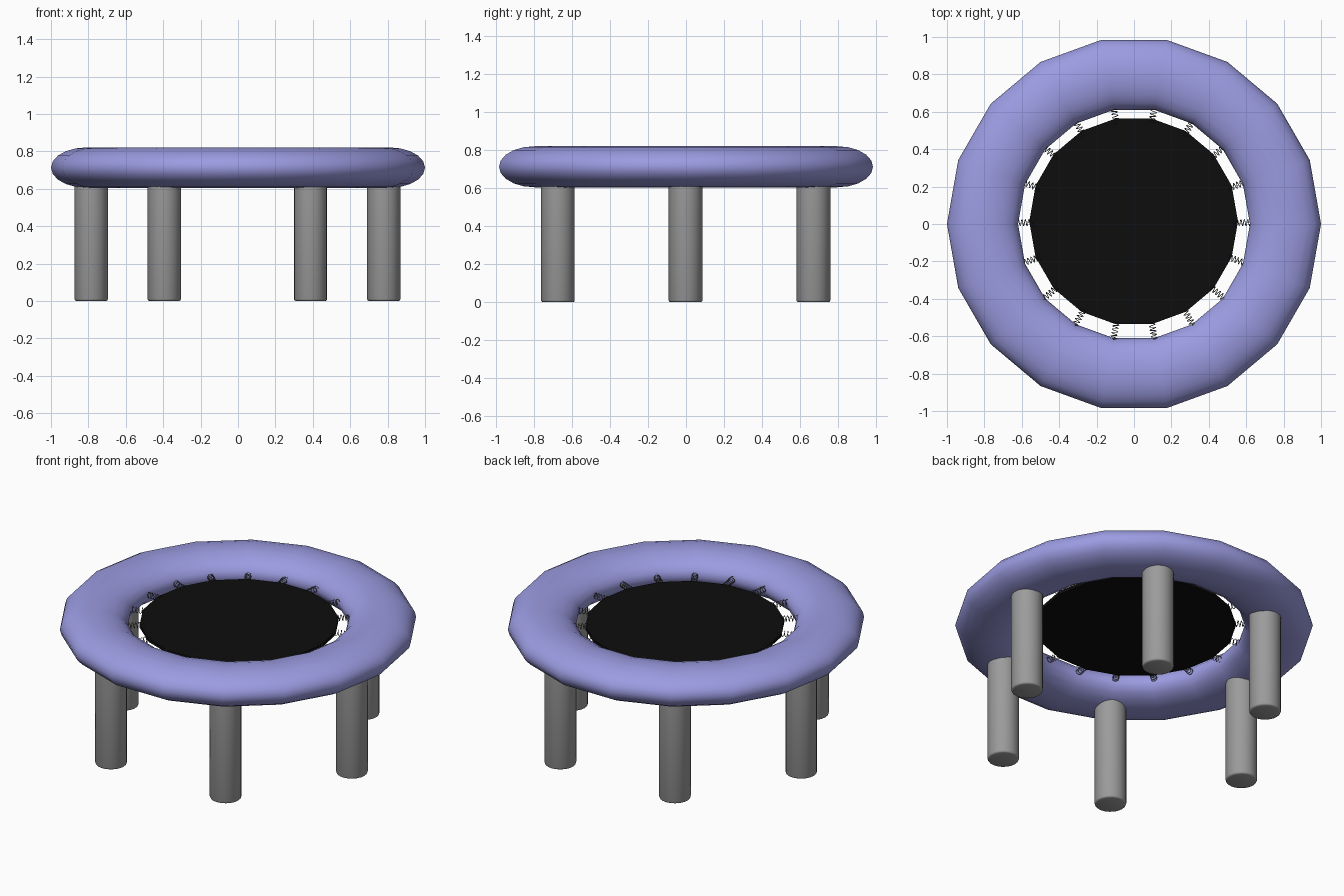
import bpy, bmesh, math
from mathutils import Matrix, Vector

if "Cube" in bpy.data.objects:
    bpy.data.objects.remove(bpy.data.objects["Cube"])

SIDES = 18
RIM_Z = 0.713


def material(name, rgb):
    m = bpy.data.materials.new(name)
    m.diffuse_color = (*rgb, 1)
    m.use_nodes = True
    m.node_tree.nodes["Principled BSDF"].inputs["Base Color"].default_value = m.diffuse_color
    return m


lavender = material("lavender padding", (0.33, 0.33, 0.76))
grey = material("grey metal", (0.33, 0.33, 0.33))
black = material("black fabric", (0.004, 0.004, 0.004))
dark = material("dark spring steel", (0.12, 0.12, 0.12))


def finish(bm, name, mat, angle=None):
    bmesh.ops.recalc_face_normals(bm, faces=bm.faces)
    me = bpy.data.meshes.new(name)
    bm.to_mesh(me)
    bm.free()
    me.materials.append(mat)
    ob = bpy.data.objects.new(name, me)
    bpy.context.collection.objects.link(ob)
    if angle:
        bpy.ops.object.select_all(action='DESELECT')
        ob.select_set(True)
        bpy.context.view_layer.objects.active = ob
        bpy.ops.object.shade_smooth_by_angle(angle=math.radians(angle))
    return ob


def tube(bm, rings, closed):
    """Skin a list of vertex rings with quads."""
    n = len(rings[0])
    for i in range(len(rings) if closed else len(rings) - 1):
        a, b = rings[i], rings[(i + 1) % len(rings)]
        for j in range(n):
            k = (j + 1) % n
            bm.faces.new((a[j], b[j], b[k], a[k]))


# Padded rim: 18-sided ring with a flattened oval section
bm = bmesh.new()
rings = []
for i in range(SIDES):
    a = math.tau * i / SIDES
    ring = []
    for j in range(20):
        t = math.tau * j / 20
        r = 0.81 + 0.19 * math.cos(t)
        ring.append(bm.verts.new((r * math.cos(a), r * math.sin(a),
                                  RIM_Z + 0.108 * math.sin(t))))
    rings.append(ring)
tube(bm, rings, True)
finish(bm, "padded_rim", lavender, 60)

# Jumping mat
bm = bmesh.new()
bmesh.ops.create_cone(bm, cap_ends=True, segments=SIDES, radius1=0.558,
                      radius2=0.558, depth=0.02,
                      matrix=Matrix.Translation((-0.002, 0.014, 0.711))
                      @ Matrix.Rotation(math.pi / 2, 4, 'Z'))
# turn the disc so a corner points along +x, like the rim
corner = max(bm.verts, key=lambda v: v.co.x).co
bmesh.ops.rotate(bm, verts=bm.verts, cent=(-0.002, 0.014, 0),
                 matrix=Matrix.Rotation(-math.atan2(corner.y - 0.014, corner.x + 0.002), 3, 'Z'))
finish(bm, "jumping_mat", black)

# Coil springs between mat and rim
bm = bmesh.new()
TURNS, STEPS, WIRE = 6, 10, 0.002
for i in range(SIDES):
    turn = Matrix.Translation((0, 0.007, 0.72)) @ Matrix.Rotation(math.tau * i / SIDES, 4, 'Z')
    rings = []
    for s in range(TURNS * STEPS + 1):
        t = math.tau * s / STEPS
        radial = Vector((0, math.cos(t), math.sin(t)))
        centre = Vector((0.535 + 0.11 * s / (TURNS * STEPS), 0, 0)) + radial * 0.017
        rings.append([bm.verts.new(turn @ (centre + WIRE * (
            radial * math.cos(q) + Vector((1, 0, 0)) * math.sin(q))))
            for q in (0, math.pi / 2, math.pi, 1.5 * math.pi)])
    tube(bm, rings, False)
    bm.faces.new(rings[0])
    bm.faces.new(rings[-1])
finish(bm, "springs", dark, 60)

# Six round legs with a softened foot edge
for i in range(6):
    a = math.tau * i / 6
    bm = bmesh.new()
    bmesh.ops.create_cone(bm, cap_ends=True, segments=20, radius1=0.089,
                          radius2=0.089, depth=0.68,
                          matrix=Matrix.Translation((0.782 * math.cos(a) - 0.003,
                                                     0.777 * math.sin(a) - 0.002, 0.34)))
    foot = [e for e in bm.edges if all(v.co.z < 0.01 for v in e.verts)]
    bmesh.ops.bevel(bm, geom=foot, offset=0.01, segments=2, profile=0.5, affect='EDGES')
    finish(bm, f"leg_{i + 1}", grey, 50)
